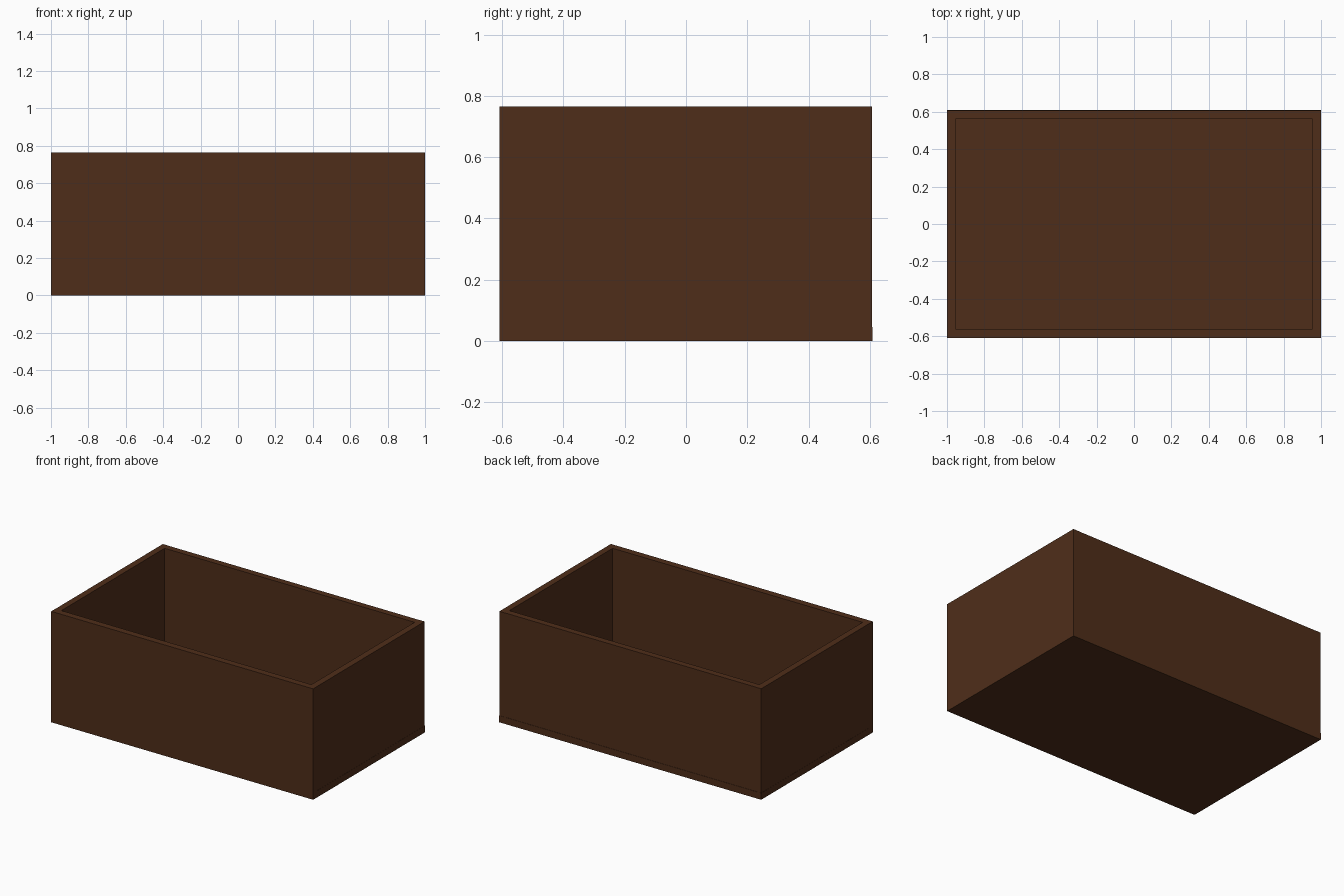
import bpy, bmesh
from mathutils import Vector

if "Cube" in bpy.data.objects:
    bpy.data.objects.remove(bpy.data.objects["Cube"])

L, D, H = 2.0, 1.217, 0.765   # overall length, depth, height
T = 0.046                     # board thickness
GAP = 0.002                   # base lip outside the walls

wood = bpy.data.materials.new("dark_wood")
wood.diffuse_color = (0.078, 0.027, 0.010, 1.0)
wood.use_nodes = True
wood.node_tree.nodes["Principled BSDF"].inputs["Base Color"].default_value = wood.diffuse_color


def board(name, lo, hi):
    """Rectangular board between two opposite corners."""
    lo, hi = Vector(lo), Vector(hi)
    bm = bmesh.new()
    bmesh.ops.create_cube(bm, size=1.0)
    bmesh.ops.scale(bm, vec=hi - lo, verts=bm.verts)
    bmesh.ops.translate(bm, vec=(lo + hi) / 2, verts=bm.verts)
    mesh = bpy.data.meshes.new(name)
    bm.to_mesh(mesh)
    bm.free()
    mesh.materials.append(wood)
    obj = bpy.data.objects.new(name, mesh)
    bpy.context.collection.objects.link(obj)
    return obj


x, y = L / 2, D / 2

# Bottom board
board("base", (-x, -y, 0), (x, y, T))

# Long walls, front flush with the base and back slightly inset
board("front_wall", (-x, -y, T), (x, -y + T, H))
board("back_wall", (-x + T, y - T, T), (x - T, y - GAP, H))

# End walls between the front wall and the back edge
xs = x - GAP / 2
board("left_wall", (-xs, -y + T, T), (-x + T, y - GAP / 2, H))
board("right_wall", (x - T, -y + T, T), (xs, y - GAP / 2, H))
